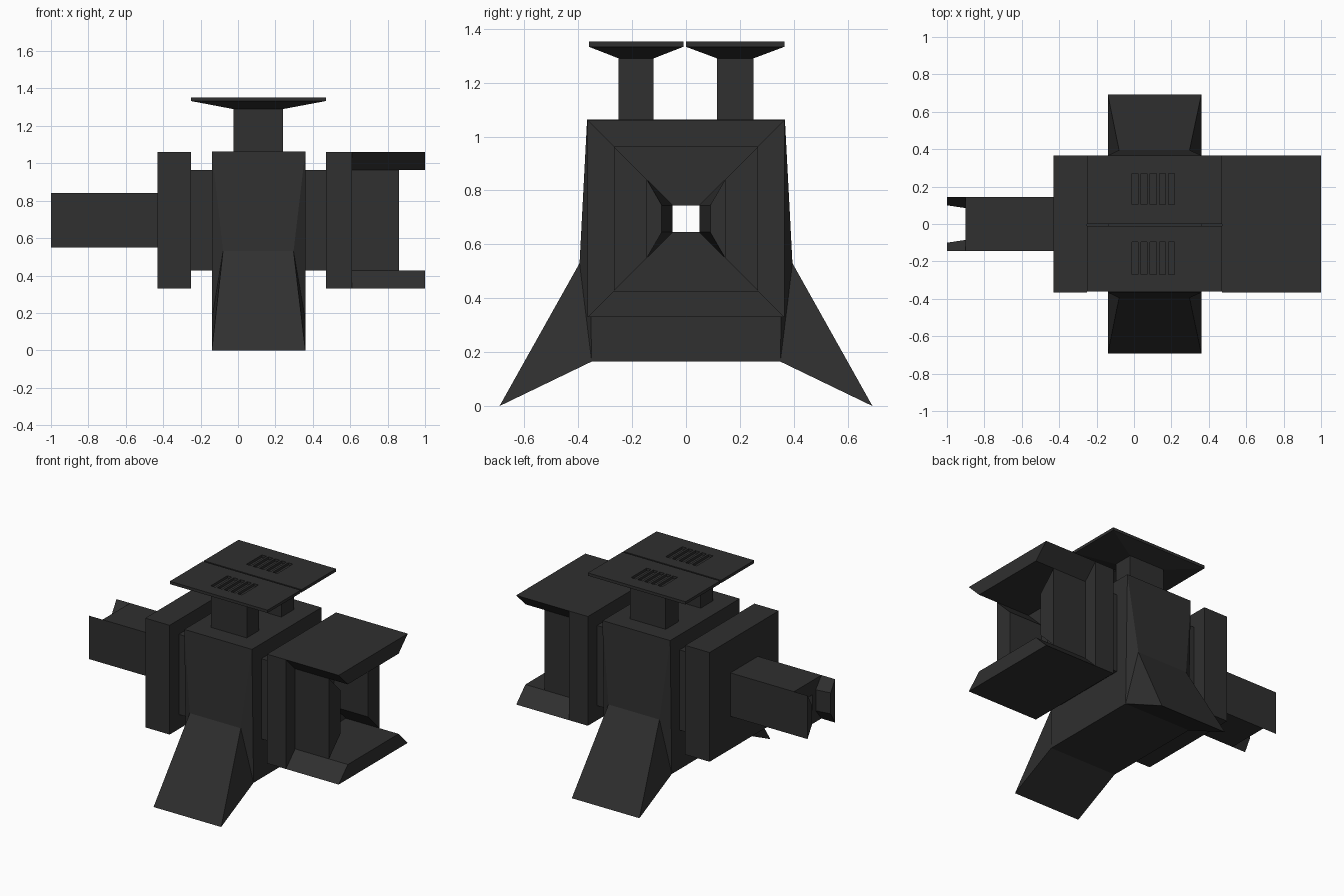
import bpy, bmesh, math

if "Cube" in bpy.data.objects:
    bpy.data.objects.remove(bpy.data.objects["Cube"])

CZ = 0.695                                   # height of the barrel axis
R1, R2, R3, HOLE = 0.365, 0.268, 0.145, 0.05  # nested square sizes

mat = bpy.data.materials.new("dark_grey")
mat.diffuse_color = (0.029, 0.029, 0.029, 1)
mat.use_nodes = True
mat.node_tree.nodes["Principled BSDF"].inputs["Base Color"].default_value = mat.diffuse_color


def finish(name, bm):
    bmesh.ops.remove_doubles(bm, verts=bm.verts, dist=1e-5)
    bmesh.ops.recalc_face_normals(bm, faces=bm.faces)
    me = bpy.data.meshes.new(name)
    bm.to_mesh(me)
    bm.free()
    ob = bpy.data.objects.new(name, me)
    me.materials.append(mat)
    bpy.context.collection.objects.link(ob)
    return ob


def poly(bm, *pts):
    bm.faces.new([bm.verts.new(p) for p in pts])


def loft(bm, a, b):
    """Closed prism between two point loops."""
    n = len(a)
    va = [bm.verts.new(p) for p in a]
    vb = [bm.verts.new(p) for p in b]
    bm.faces.new(va)
    bm.faces.new(vb[::-1])
    for i in range(n):
        j = (i + 1) % n
        bm.faces.new((va[i], vb[i], vb[j], va[j]))


def panel(name, k, o, x0, x1, in0, in1=None):
    """Mitred wall of a square tube; k turns it (0 = +y, 1 = top, 2 = -y, 3 = bottom)."""
    c, s = round(math.cos(k * math.pi / 2)), round(math.sin(k * math.pi / 2))

    def section(x, inner):
        i, h = inner
        return [(x, u * c - v * s, CZ + u * s + v * c)
                for u, v in ((o, -o), (o, o), (i, h), (i, -h))]
    bm = bmesh.new()
    loft(bm, section(x0, in0), section(x1, in1 or in0))
    finish(name, bm)


# square tube stages, each built of four mitred walls
for k, side in enumerate(("back", "top", "front", "bottom")):
    flap = k in (1, 3)
    panel("collar_left_" + side, k, R1, -0.43, -0.25, (R2, R2))
    panel("neck_left_" + side, k, R2, -0.43, -0.14, (R3, R3))
    panel("barrel_" + side, k, R3, -0.9, -0.14, (HOLE, HOLE))
    # top and bottom walls reach out as flaps, side walls as shorter prongs
    panel("collar_right_" + side, k, R1, 0.47, 1.0 if flap else 0.61, (R2, R2))
    panel("neck_right_" + side, k, R2, 0.36, 0.61 if flap else 0.86, (R3, R3))
    panel("core_" + side, k, R3, 0.36, 0.61, (HOLE, HOLE),
          (HOLE, HOLE) if flap else (0.09, HOLE))
    if not flap:
        panel("muzzle_prong_" + side, k, R3, -1.0, -0.9, (0.10, 0.07), (0.085, 0.07))

# central body with two splayed legs, waisted halfway up
bm = bmesh.new()
XW, XN = (-0.14, 0.36), (-0.08, 0.297)
hole = [(-HOLE, CZ + HOLE), (HOLE, CZ + HOLE), (HOLE, CZ - HOLE), (-HOLE, CZ - HOLE)]
flank = [(-0.367, 1.063), (0.367, 1.063), (0.35, 0.165), (-0.35, 0.165)]
for i in range(4):
    j = (i + 1) % 4
    for x in XW:
        poly(bm, (x, *flank[i]), (x, *flank[j]), (x, *hole[j]), (x, *hole[i]))
    poly(bm, *[(x, *p) for x, p in zip(XW + XW[::-1],
                                       (hole[i], hole[i], hole[j], hole[j]))])
for i in (0, 2):                             # top and underside
    poly(bm, (XW[0], *flank[i]), (XW[1], *flank[i]),
         (XW[1], *flank[i + 1]), (XW[0], *flank[i + 1]))
for s in (-1, 1):
    top = [(x, s * 0.367, 1.063) for x in XW]
    waist = [(x, s * 0.395, 0.53) for x in XN]
    foot = [(x, s * 0.692, 0.0) for x in XW]
    under = [(x, s * 0.35, 0.165) for x in XW]
    for a, b in ((top, waist), (waist, foot), (foot, under)):
        poly(bm, a[0], a[1], b[1], b[0])
    for e in (0, 1):
        poly(bm, top[e], waist[e], under[e])
        poly(bm, waist[e], foot[e], under[e])
finish("body_and_legs", bm)


def rect(x0, x1, y0, y1, z):
    return [(x0, y0, z), (x1, y0, z), (x1, y1, z), (x0, y1, z)]


# two pedestals with flared plates and slotted vents
for name, y0, y1, c0, c1, s0, s1 in (
        ("front", -0.36, -0.01, -0.25, -0.12, -0.27, -0.095),
        ("back", 0.0, 0.365, 0.115, 0.25, 0.105, 0.27)):
    bm = bmesh.new()
    levels = [rect(-0.025, 0.24, c0, c1, 1.06), rect(-0.025, 0.24, c0, c1, 1.29),
              rect(-0.252, 0.47, y0, y1, 1.333), rect(-0.252, 0.47, y0, y1, 1.352)]
    for a, b in zip(levels, levels[1:]):
        for i in range(4):
            j = (i + 1) % 4
            poly(bm, a[i], a[j], b[j], b[i])
    # plate top as a grid, with the vent cells sunk
    xs = [-0.252]
    for i in range(5):
        xs += [-0.012 + 0.049 * i, 0.021 + 0.049 * i]
    xs.append(0.47)
    ys = [y0, s0, s1, y1]
    for i in range(len(xs) - 1):
        for j in range(3):
            cell = rect(xs[i], xs[i + 1], ys[j], ys[j + 1], 1.352)
            if j == 1 and i % 2 == 1:
                low = [(x, y, 1.336) for x, y, z in cell]
                poly(bm, *low)
                for m in range(4):
                    n = (m + 1) % 4
                    poly(bm, cell[m], cell[n], low[n], low[m])
            else:
                poly(bm, *cell)
    finish("pedestal_" + name, bm)
